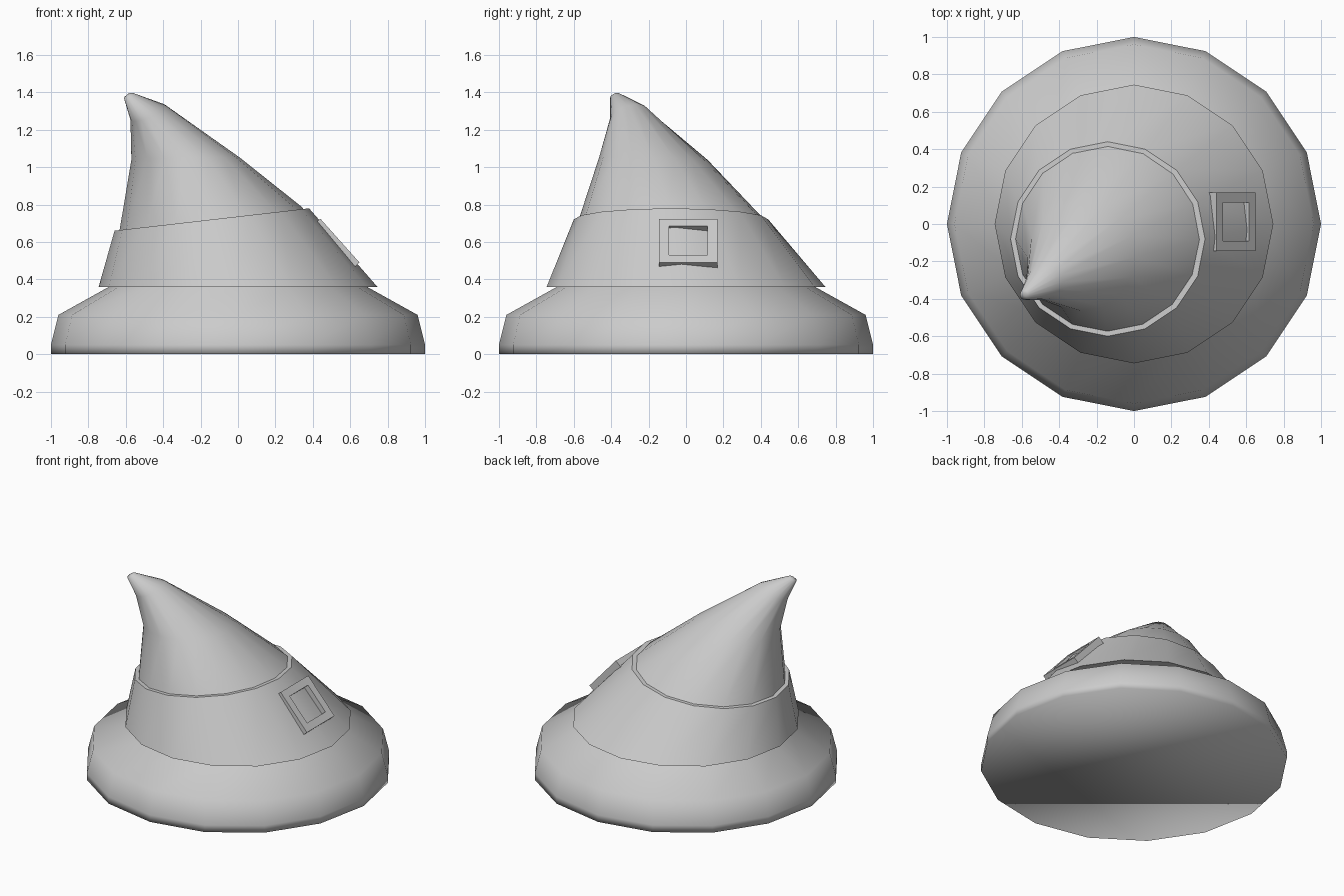
import bpy, bmesh, math
from mathutils import Matrix, Vector

if "Cube" in bpy.data.objects:
    bpy.data.objects.remove(bpy.data.objects["Cube"])

SIDES = 16


def finish(name, bm, smooth=True):
    bmesh.ops.recalc_face_normals(bm, faces=bm.faces)
    for f in bm.faces:
        f.smooth = smooth
    mesh = bpy.data.meshes.new(name)
    bm.to_mesh(mesh)
    bm.free()
    obj = bpy.data.objects.new(name, mesh)
    bpy.context.collection.objects.link(obj)
    return obj


def loft(name, rings, closed=False):
    """Skin rings of (cx, cy, cz, radius, slope_x, slope_y)."""
    bm = bmesh.new()
    loops = []
    for cx, cy, cz, r, sx, sy in rings:
        loop = []
        for i in range(SIDES):
            a = 2 * math.pi * i / SIDES
            dx, dy = r * math.cos(a), r * math.sin(a)
            loop.append(bm.verts.new((cx + dx, cy + dy, cz + sx * dx + sy * dy)))
        loops.append(loop)
    pairs = list(zip(loops, loops[1:]))
    if closed:
        pairs.append((loops[-1], loops[0]))
    for lo, hi in pairs:
        for i in range(SIDES):
            j = (i + 1) % SIDES
            bm.faces.new((lo[i], lo[j], hi[j], hi[i]))
    if not closed:
        bm.faces.new(loops[0][::-1])
        bm.faces.new(loops[-1])
    return finish(name, bm)


# Brim and bent crown as one skin
loft("hat_body", [
    (0, 0, 0, 1.0, 0, 0),
    (0, 0, 0.05, 1.0, 0, 0),
    (0, 0, 0.21, 0.96, 0, 0),
    (0, 0, 0.36, 0.69, 0, 0),
    (-0.145, -0.085, 0.735, 0.485, 0.11, 0.01),
    (-0.28, -0.175, 1.045, 0.29, 0.02, -0.02),
    (-0.48, -0.31, 1.29, 0.095, 0.4, 0.28),
    (-0.585, -0.38, 1.382, 0.025, 0.5, 0.35),
    (-0.58, -0.376, 1.393, 0.01, 0.3, 0.2),
])

# Band around the crown, top edge tilted
band = loft("hat_band", [
    (0, 0, 0.36, 0.745, 0, 0),
    (-0.14, -0.08, 0.72, 0.52, 0.115, 0),
    (-0.14, -0.08, 0.72, 0.47, 0.115, 0),
    (0, 0, 0.36, 0.66, 0, 0),
], closed=True)
band.data.set_sharp_from_angle(angle=math.radians(40))

# Square buckle frame lying on the right slope of the band
down = Vector((0.21, 0, -0.235)).normalized()
side = Vector((0, 1, 0))
out = down.cross(side).normalized()
if out.x < 0:
    out = -out
bm = bmesh.new()
loops = []
for half, depth in ((0.157, 0), (0.104, 0), (0.104, -0.065), (0.157, -0.065)):
    loops.append([bm.verts.new(Vector((0.545, 0.012, 0.607)) + down * half * u
                               + side * half * v + out * depth)
                  for u, v in ((1, 1), (1, -1), (-1, -1), (-1, 1))])
for k in range(4):
    a, b = loops[k], loops[(k + 1) % 4]
    for i in range(4):
        j = (i + 1) % 4
        bm.faces.new((a[i], a[j], b[j], b[i]))
finish("buckle", bm, smooth=False)
